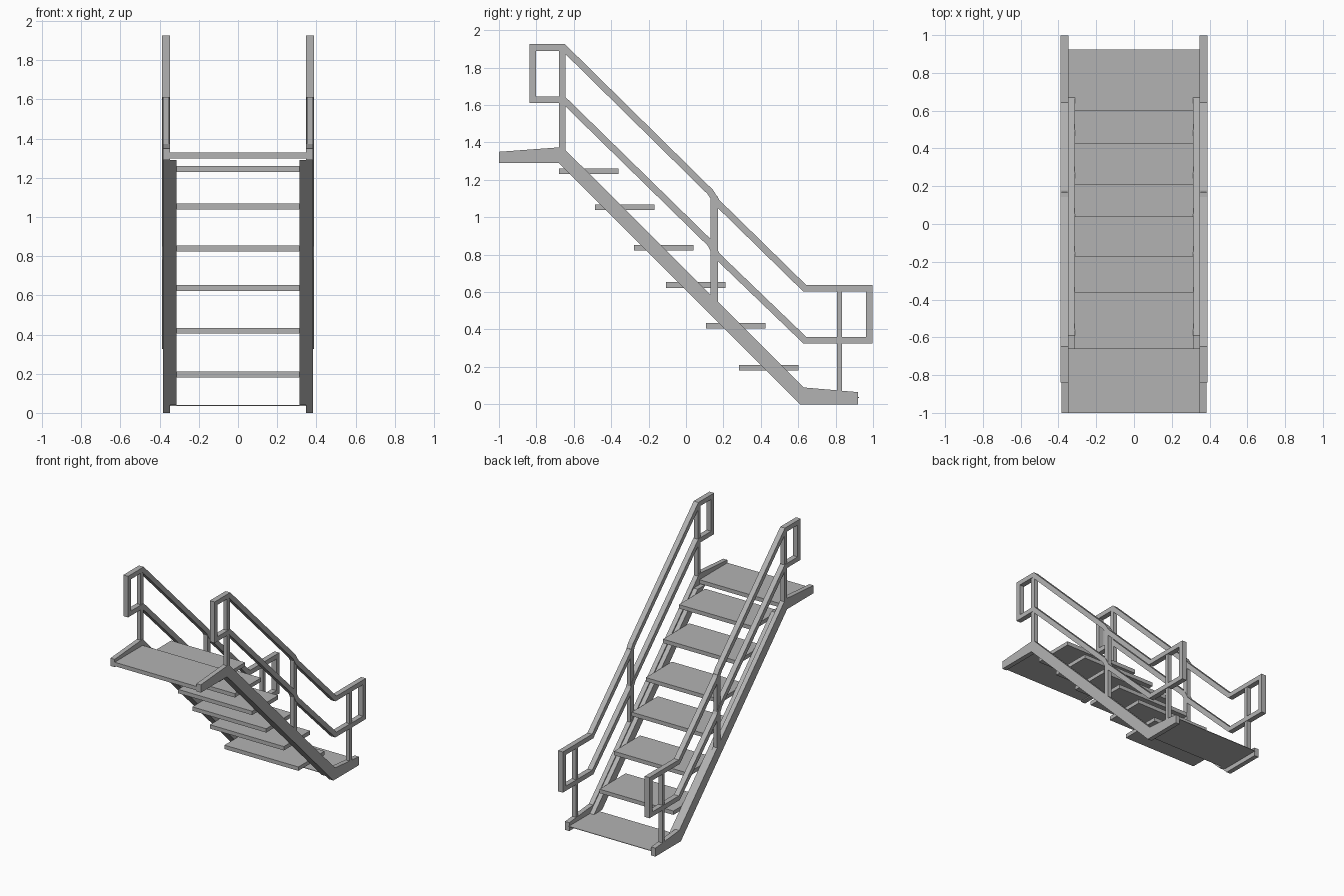
import bpy, bmesh
from mathutils import Vector

if "Cube" in bpy.data.objects:
    bpy.data.objects.remove(bpy.data.objects["Cube"])

grey = bpy.data.materials.new("steel grey")
grey.diffuse_color = (0.45, 0.45, 0.45, 1)
grey.use_nodes = True
grey.node_tree.nodes["Principled BSDF"].inputs["Base Color"].default_value = grey.diffuse_color


def finish(name, bm):
    bmesh.ops.recalc_face_normals(bm, faces=bm.faces)
    me = bpy.data.meshes.new(name)
    bm.to_mesh(me)
    bm.free()
    me.materials.append(grey)
    ob = bpy.data.objects.new(name, me)
    bpy.context.collection.objects.link(ob)


def box(name, x0, x1, y0, y1, z0, z1):
    slab(name, [(y0, z0), (y1, z0), (y1, z1), (y0, z1)], x0, x1)


def slab(name, pts, x0, x1):
    """Side profile (y, z) extruded across x."""
    bm = bmesh.new()
    a = [bm.verts.new((x0, y, z)) for y, z in pts]
    b = [bm.verts.new((x1, y, z)) for y, z in pts]
    n = len(pts)
    bm.faces.new(a)
    bm.faces.new(b)
    for i in range(n):
        j = (i + 1) % n
        bm.faces.new((a[i], a[j], b[j], b[i]))
    finish(name, bm)


def offset(pts, d):
    """Mitred offset of a closed (y, z) outline."""
    out = []
    for i in range(len(pts)):
        p, q, r = (Vector(pts[k % len(pts)]) for k in (i - 1, i, i + 1))
        e, f = (q - p).normalized(), (r - q).normalized()
        n1, n2 = Vector((-e.y, e.x)), Vector((-f.y, f.x))
        out.append(q + (n1 + n2) * d / (1 + n1.dot(n2)))
    return out


def rail_loop(name, pts, x0, x1, h):
    """Closed square-section tube loop."""
    bm = bmesh.new()
    rings = [[bm.verts.new((x, p[0], p[1])) for p in offset(pts, d)]
             for x, d in ((x0, h), (x1, h), (x1, -h), (x0, -h))]
    n = len(pts)
    for k in range(4):
        a, b = rings[k], rings[(k + 1) % 4]
        for i in range(n):
            j = (i + 1) % n
            bm.faces.new((a[i], a[j], b[j], b[i]))
    finish(name, bm)


stringer = [(-1, 1.29), (-1, 1.35), (-0.66, 1.375), (0.63, 0.09),
            (0.92, 0.065), (0.92, 0), (0.61, 0), (-0.68, 1.29)]
inner = [(-0.68, 1.29), (-0.59, 1.29), (0.67, 0.04), (0.57, 0.04)]
loop = [(-0.82, 1.908), (-0.655, 1.908), (0.13, 1.135), (0.165, 1.08),
        (0.635, 0.62), (0.98, 0.62), (0.98, 0.343), (0.635, 0.343),
        (0.165, 0.795), (0.13, 0.86), (-0.655, 1.628), (-0.82, 1.628)]
posts = [("upper", -0.68, -0.645, 1.34, 1.90),
         ("middle", 0.132, 0.17, 0.53, 1.11),
         ("lower", 0.807, 0.835, 0.06, 0.62)]

for side, s in (("left", -1), ("right", 1)):
    # side beams
    slab(side + "_stringer", stringer, s * 0.348, s * 0.384)
    slab(side + "_inner_flange", inner, s * 0.313, s * 0.348)
    # handrail and posts
    rail_loop(side + "_handrail", loop, s * 0.348, s * 0.388, 0.018)
    for n, y0, y1, z0, z1 in posts:
        box(f"{side}_{n}_post", s * 0.351, s * 0.384, y0, y1, z0, z1)

# treads: front edge y, bottom z
for i, (y, z) in enumerate([(-0.68, 1.23), (-0.487, 1.038), (-0.278, 0.823),
                            (-0.106, 0.623), (0.108, 0.404), (0.284, 0.18)]):
    box(f"tread_{i + 1}", -0.314, 0.314, y, y + 0.318, z, z + 0.03)

# landings
box("top_landing", -0.349, 0.349, -1, -0.66, 1.298, 1.328)
box("bottom_landing", -0.349, 0.349, 0.60, 0.925, 0.035, 0.039)
